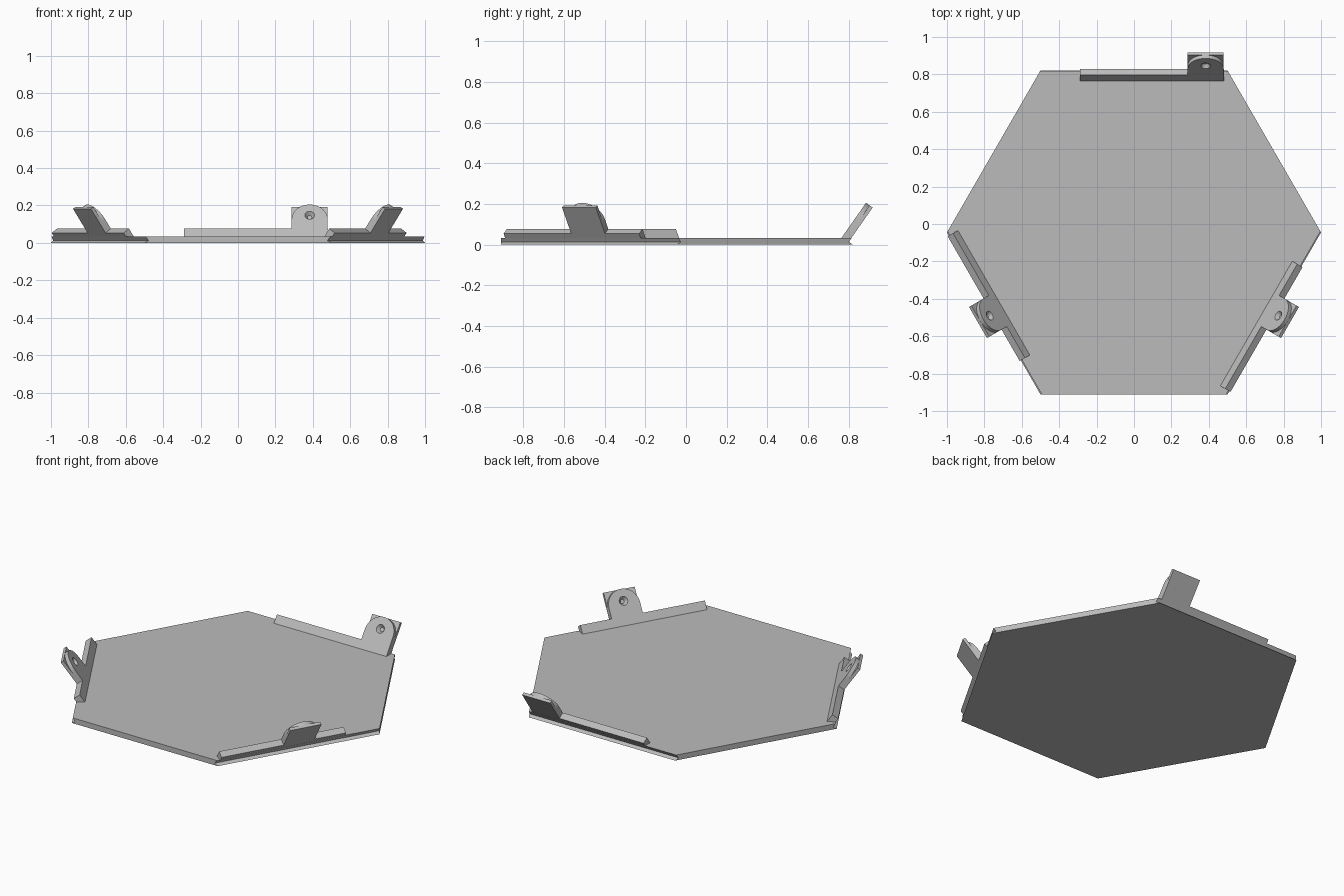
import bpy, bmesh
from math import cos, sin, pi, radians
from mathutils import Vector, Matrix

if "Cube" in bpy.data.objects:
    bpy.data.objects.remove(bpy.data.objects["Cube"])

CENTRE_Y = -0.045
APOTHEM = 0.866
TOP = 0.033          # plate thickness
LEAN = radians(55)   # slope of the clips
THICK = 0.04         # clip sheet thickness
BOSS = 0.022         # depth of the rounded inner half
TAB = 0.096          # half width of a tab
REACH = 0.21         # length of a tab up the slope

gray = bpy.data.materials.new("plain_gray")
gray.use_nodes = True
colour = (0.5, 0.5, 0.5, 1)
gray.diffuse_color = colour
gray.node_tree.nodes["Principled BSDF"].inputs["Base Color"].default_value = colour


def finish(bm, name, matrix=None):
    if matrix:
        bm.transform(matrix)
    bmesh.ops.recalc_face_normals(bm, faces=bm.faces)
    mesh = bpy.data.meshes.new(name)
    bm.to_mesh(mesh)
    bm.free()
    mesh.materials.append(gray)
    obj = bpy.data.objects.new(name, mesh)
    bpy.context.collection.objects.link(obj)
    return obj


def ring(bm, points):
    return [bm.verts.new(p) for p in points]


def bridge(bm, a, b):
    for i in range(len(a)):
        j = (i + 1) % len(a)
        bm.faces.new((a[i], a[j], b[j], b[i]))


def prism(name, low, high, matrix):
    bm = bmesh.new()
    a, b = ring(bm, low), ring(bm, high)
    bm.faces.new(a)
    bm.faces.new(b)
    bridge(bm, a, b)
    return finish(bm, name, matrix)


def hexagon(z, inset):
    """Hexagon whose clip-bearing sides (every other one) are pulled in."""
    points = []
    for k in range(6):
        a, b = radians(30 + 60 * k), radians(90 + 60 * k)
        da = APOTHEM - (inset if k % 2 else 0)
        db = APOTHEM - (0 if k % 2 else inset)
        det = sin(b - a)
        points.append(((da * sin(b) - db * sin(a)) / det,
                       (db * cos(a) - da * cos(b)) / det + CENTRE_Y, z))
    return points


# Base plate, with grooved rims on the three clip sides
bm = bmesh.new()
rings = [ring(bm, hexagon(z, d)) for z, d in ((0, 0), (0.012, 0.02), (TOP, 0.006))]
bm.faces.new(rings[0])
bm.faces.new(rings[-1])
for lower, upper in zip(rings, rings[1:]):
    bridge(bm, lower, upper)
finish(bm, "base_plate")


def rounded_boss(name, mid, matrix):
    """Arch-topped half of a tab with a tapered blind hole."""
    bm = bmesh.new()
    arch = [(mid + TAB, 0.03)]
    arch += [(mid + TAB * cos(pi * i / 24), REACH - TAB + TAB * sin(pi * i / 24))
             for i in range(25)]
    arch += [(mid - TAB, 0.03)]

    def circle(radius, depth):
        return [(mid + radius * cos(pi * i / 10), 0.14 + radius * sin(pi * i / 10), depth)
                for i in range(20)]

    front = ring(bm, [(u, s, 0) for u, s in arch])
    back = ring(bm, [(u, s, BOSS) for u, s in arch])
    rim, floor = ring(bm, circle(0.026, 0)), ring(bm, circle(0.012, 0.02))
    bridge(bm, front, back)
    bridge(bm, rim, floor)
    bm.faces.new(back)
    bm.faces.new(floor)
    edges = [bm.edges.get((r[i], r[i - 1])) for r in (front, rim) for i in range(len(r))]
    bmesh.ops.triangle_fill(bm, edges=edges, use_beauty=True)
    obj = finish(bm, name, matrix)
    bpy.ops.object.select_all(action="DESELECT")
    obj.select_set(True)
    bpy.context.view_layer.objects.active = obj
    bpy.ops.object.shade_smooth_by_angle(angle=radians(30))


# Leaning clips: a low rail, a rounded boss and a square backing
for side, turn, mid in (("back", 0, 0.383), ("right", 120, 0), ("left", 240, 0)):
    frame = Matrix(((1, 0, 0, 0),
                    (0, cos(LEAN), sin(LEAN), 0.81),
                    (0, sin(LEAN), -cos(LEAN), TOP),
                    (0, 0, 0, 1)))
    matrix = (Matrix.Translation(Vector((0, CENTRE_Y, 0)))
              @ Matrix.Rotation(radians(turn), 4, "Z") @ frame)

    profile = ((-0.005, 0), (0.053, 0), (0.053, THICK), (0.022, THICK))
    prism(side + "_rail", [(-0.29, s, n) for s, n in profile],
          [(0.48, s, n) for s, n in profile], matrix)

    rounded_boss(side + "_boss", mid, matrix)

    square = ((mid - TAB, 0.03), (mid + TAB, 0.03), (mid + TAB, REACH), (mid - TAB, REACH))
    prism(side + "_backing", [(u, s, BOSS) for u, s in square],
          [(u, s, THICK) for u, s in square], matrix)
